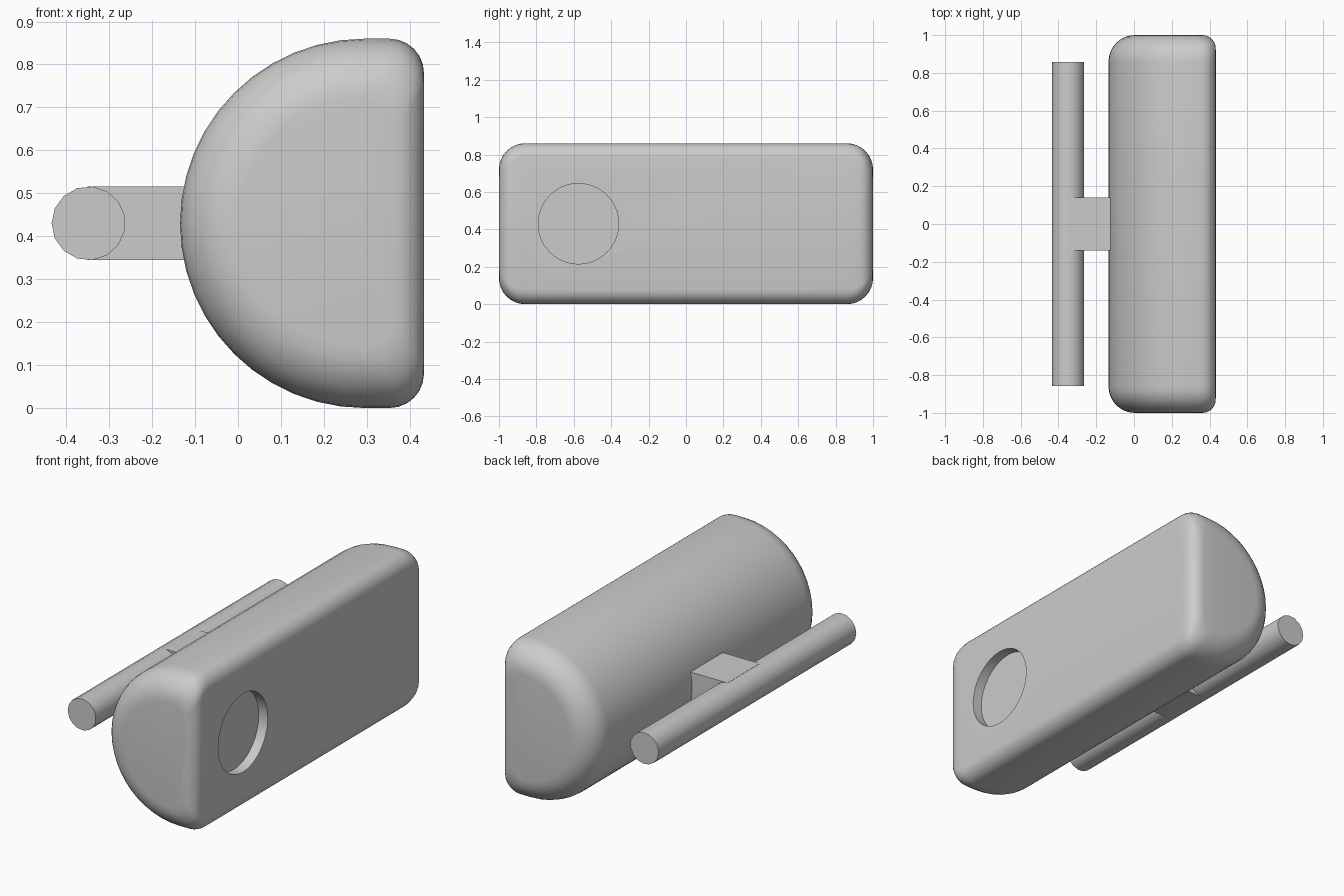
import bpy, bmesh, math
from mathutils import Matrix

cube = bpy.data.objects.get("Cube")
if cube:
    bpy.data.objects.remove(cube, do_unlink=True)

grey = bpy.data.materials.new("plain grey")
grey.use_nodes = True
grey.diffuse_color = (0.6, 0.6, 0.6, 1)
grey.node_tree.nodes["Principled BSDF"].inputs["Base Color"].default_value = (0.6, 0.6, 0.6, 1)

MID_Z = 0.43      # height of every part's axis
FACE_X = 0.433    # flat face of the body
ARC_X = 0.295     # axis of the rounded back
RADIUS = 0.43
END_ROUND = 0.14
EDGE_ROUND = 0.07
CORNER = 0.08


def make_object(name, bm, smooth=False):
    bmesh.ops.recalc_face_normals(bm, faces=bm.faces)
    mesh = bpy.data.meshes.new(name)
    bm.to_mesh(mesh)
    bm.free()
    mesh.materials.append(grey)
    obj = bpy.data.objects.new(name, mesh)
    bpy.context.collection.objects.link(obj)
    if smooth:
        smooth_object(obj)
    return obj


def smooth_object(obj):
    bpy.ops.object.select_all(action='DESELECT')
    obj.select_set(True)
    bpy.context.view_layer.objects.active = obj
    bpy.ops.object.shade_smooth_by_angle(angle=math.radians(35))


def cylinder(name, radius, length, sides, axis, centre, smooth=False, turn=0):
    bm = bmesh.new()
    rot = Matrix.Rotation(math.radians(90), 4, axis) @ Matrix.Rotation(turn, 4, 'Z')
    bmesh.ops.create_cone(bm, cap_ends=True, segments=sides, radius1=radius, radius2=radius,
                          depth=length, matrix=Matrix.Translation(centre) @ rot)
    return make_object(name, bm, smooth)


def body_outline(inset, face_x):
    """D-shaped cross-section: half circle, then two rounded corners."""
    r = RADIUS - inset
    pts = []
    for i in range(25):
        a = math.pi / 2 + math.pi * i / 24
        pts.append((ARC_X + r * math.cos(a), MID_Z + r * math.sin(a)))
    for sign in (-1, 1):
        arc = []
        for i in range(7):
            a = math.pi / 2 * i / 6
            arc.append((face_x - CORNER * (1 - math.sin(a)),
                        MID_Z + sign * (r - CORNER * (1 - math.cos(a)))))
        pts += arc if sign < 0 else arc[::-1]
    return pts


# Body: D-shaped rings skinned along y, shrinking at both rounded ends
stations = []
for i in range(9):
    a = math.pi / 2 * i / 8
    y = 1 - END_ROUND * (1 - math.sin(a))
    t = max(0, (y - 1 + EDGE_ROUND) / EDGE_ROUND)
    face_x = FACE_X - EDGE_ROUND * (1 - math.sqrt(max(0, 1 - t * t)))
    stations.append((y, END_ROUND * (1 - math.cos(a)), face_x))
stations = [(-y, d, f) for y, d, f in reversed(stations)] + stations

bm = bmesh.new()
rings = [[bm.verts.new((x, y, z)) for x, z in body_outline(d, f)] for y, d, f in stations]
for low, high in zip(rings, rings[1:]):
    for i in range(len(low)):
        j = (i + 1) % len(low)
        bm.faces.new((low[i], low[j], high[j], high[i]))
bm.faces.new(rings[0])
bm.faces.new(rings[-1])
bmesh.ops.remove_doubles(bm, verts=bm.verts, dist=0.0001)
body = make_object("body", bm)

# Round shallow recess in the flat face
DEPTH = 0.055
cutter = cylinder("recess_cutter", 0.215, 2 * DEPTH, 48, 'Y', (FACE_X, -0.575, MID_Z))
cutter.hide_render = True
cut = body.modifiers.new("recess", 'BOOLEAN')
cut.operation = 'DIFFERENCE'
cut.solver = 'EXACT'
cut.object = cutter
bpy.context.view_layer.objects.active = body
bpy.ops.object.modifier_apply(modifier="recess")
bpy.data.objects.remove(cutter, do_unlink=True)
smooth_object(body)

# Handle bar behind the body
cylinder("handle_bar", 0.086, 1.714, 15, 'X', (-0.348, 0, MID_Z), True, math.radians(-6))

# Block joining bar and body
bm = bmesh.new()
bmesh.ops.create_cube(bm, size=1, matrix=Matrix.Translation((-0.21, 0, MID_Z))
                      @ Matrix.Diagonal((0.28, 0.28, 0.171, 1)))
make_object("handle_bracket", bm)
